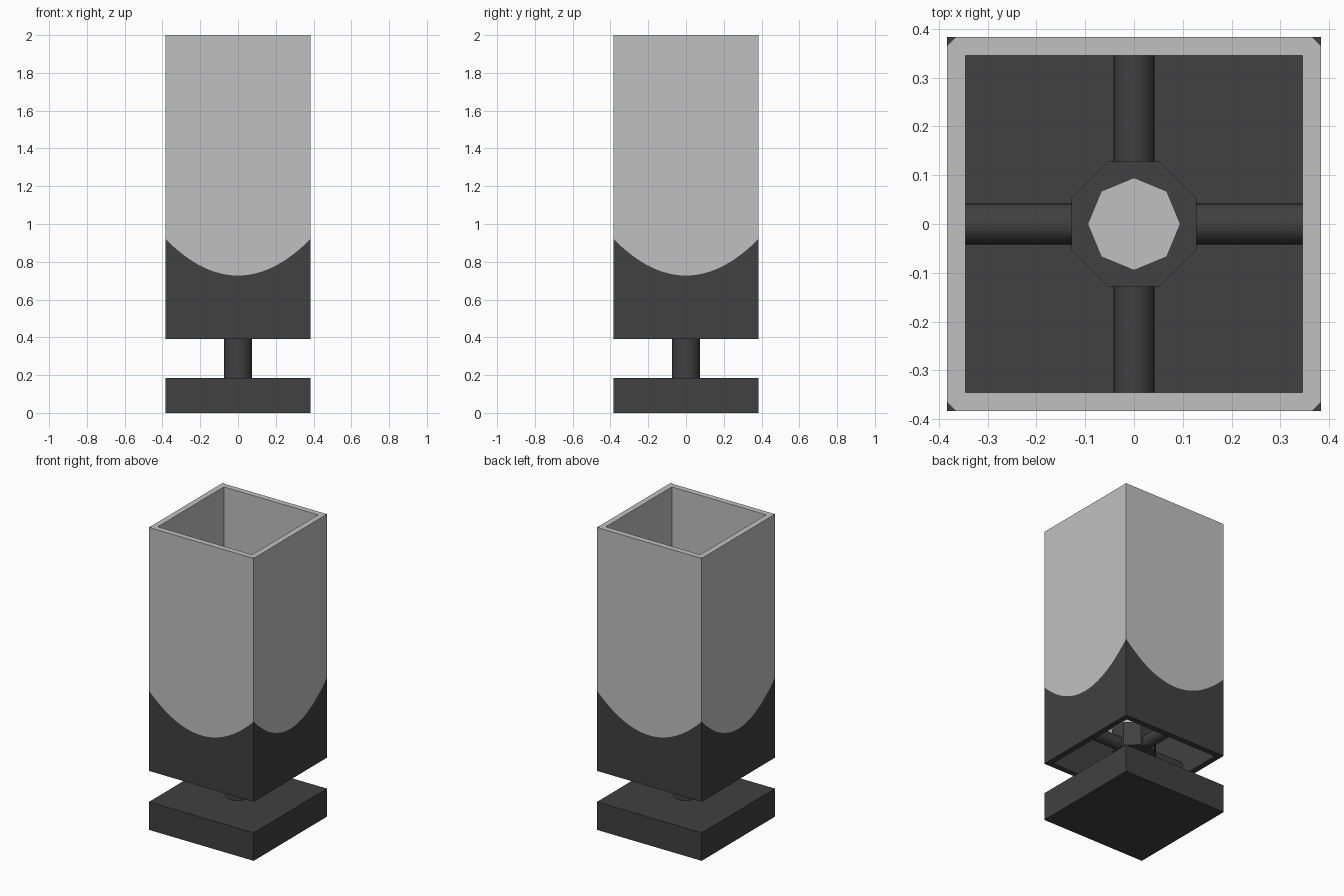
import bpy, bmesh, math
from mathutils import Vector

if "Cube" in bpy.data.objects:
    bpy.data.objects.remove(bpy.data.objects["Cube"])


def material(name, v):
    m = bpy.data.materials.new(name)
    m.diffuse_color = (v, v, v, 1)
    m.use_nodes = True
    m.node_tree.nodes["Principled BSDF"].inputs["Base Color"].default_value = m.diffuse_color
    return m


DARK = material("dark grey", 0.052)
LIGHT = material("light grey", 0.53)
W, INNER = 0.383, 0.345      # half widths of the shade, outside and inside
Z0, Z1 = 0.39, 2.0           # bottom and top of the shade


def cylinder(name, radius, a, b, mat, sides=32, turn=0.0, smooth=True):
    a, b = Vector(a), Vector(b)
    bpy.ops.mesh.primitive_cylinder_add(vertices=sides, radius=radius,
                                        depth=(b - a).length)
    ob = bpy.context.object
    ob.name = name
    for v in ob.data.vertices:   # spin the sides before aiming the axis
        x, y = v.co.x, v.co.y
        v.co.x = x * math.cos(turn) - y * math.sin(turn)
        v.co.y = x * math.sin(turn) + y * math.cos(turn)
    ob.location = (a + b) / 2
    ob.rotation_euler = (b - a).to_track_quat('Z', 'Y').to_euler()
    ob.data.materials.append(mat)
    if smooth:
        bpy.ops.object.shade_smooth_by_angle(angle=math.radians(40))
    return ob


# base slab
bpy.ops.mesh.primitive_cube_add(size=1, location=(0, 0, 0.0925))
base = bpy.context.object
base.name = "base"
base.scale = (2 * W, 2 * W, 0.185)
base.data.materials.append(DARK)

# stem, octagonal hub, light core and four spokes
cylinder("stem", 0.075, (0, 0, 0.18), (0, 0, 0.45), DARK)
cylinder("hub", 0.128 / math.cos(math.pi / 8), (0, 0, 0.42), (0, 0, 0.58), DARK,
         8, math.pi / 8, False)
cylinder("light_core", 0.095, (0, 0, 0.57), (0, 0, 1.0), LIGHT, 8, 0, False)
for i in range(4):
    d = Vector((round(math.cos(i * math.pi / 2)), round(math.sin(i * math.pi / 2)), 0))
    up = Vector((0, 0, 0.46))
    cylinder("spoke_%d" % (i + 1), 0.042, d * 0.1 + up, d * 0.35 + up, DARK, 24)

# square open shade: dark below a scalloped line, light above it
bm = bmesh.new()
N = 32
columns = []
for side in range(4):
    ang = side * math.pi / 2
    c, s = math.cos(ang), math.sin(ang)
    for k in range(N):
        t = -1 + 2 * k / N
        x, y = t * c + s, t * s - c
        zc = 0.727 + 0.193 * t * t
        columns.append([[bm.verts.new((x * h, y * h, z)) for z in (Z0, zc, Z1)]
                        for h in (W, INNER)])


def quad(verts, mat):
    f = bm.faces.new(verts)
    f.material_index = mat
    return f


top = []
for (o, i), (o2, i2) in zip(columns, columns[1:] + columns[:1]):
    for r in (0, 1):
        quad((o[r], o2[r], o2[r + 1], o[r + 1]), r)
        quad((i2[r], i[r], i[r + 1], i2[r + 1]), r)
    quad((o[0], i[0], i2[0], o2[0]), 0)
    top.append(quad((o[2], o2[2], i2[2], i[2]), 1))

# small dark corners on the rim
for sx in (-1, 1):
    for sy in (-1, 1):
        faces = [f for f in bm.faces if all(v.co.z > Z1 - 1e-4 for v in f.verts)]
        edges = {e for f in faces for e in f.edges}
        verts = {v for f in faces for v in f.verts}
        bmesh.ops.bisect_plane(bm, geom=faces + list(edges) + list(verts),
                               plane_co=(sx * W, sy * (W - 0.018), Z1),
                               plane_no=(sx, sy, 0))
for f in bm.faces:
    m = f.calc_center_median()
    if m.z > Z1 - 1e-4 and abs(m.x) + abs(m.y) > 2 * W - 0.018:
        f.material_index = 0

mesh = bpy.data.meshes.new("shade")
bm.to_mesh(mesh)
bm.free()
mesh.materials.append(DARK)
mesh.materials.append(LIGHT)
bpy.context.collection.objects.link(bpy.data.objects.new("shade", mesh))
